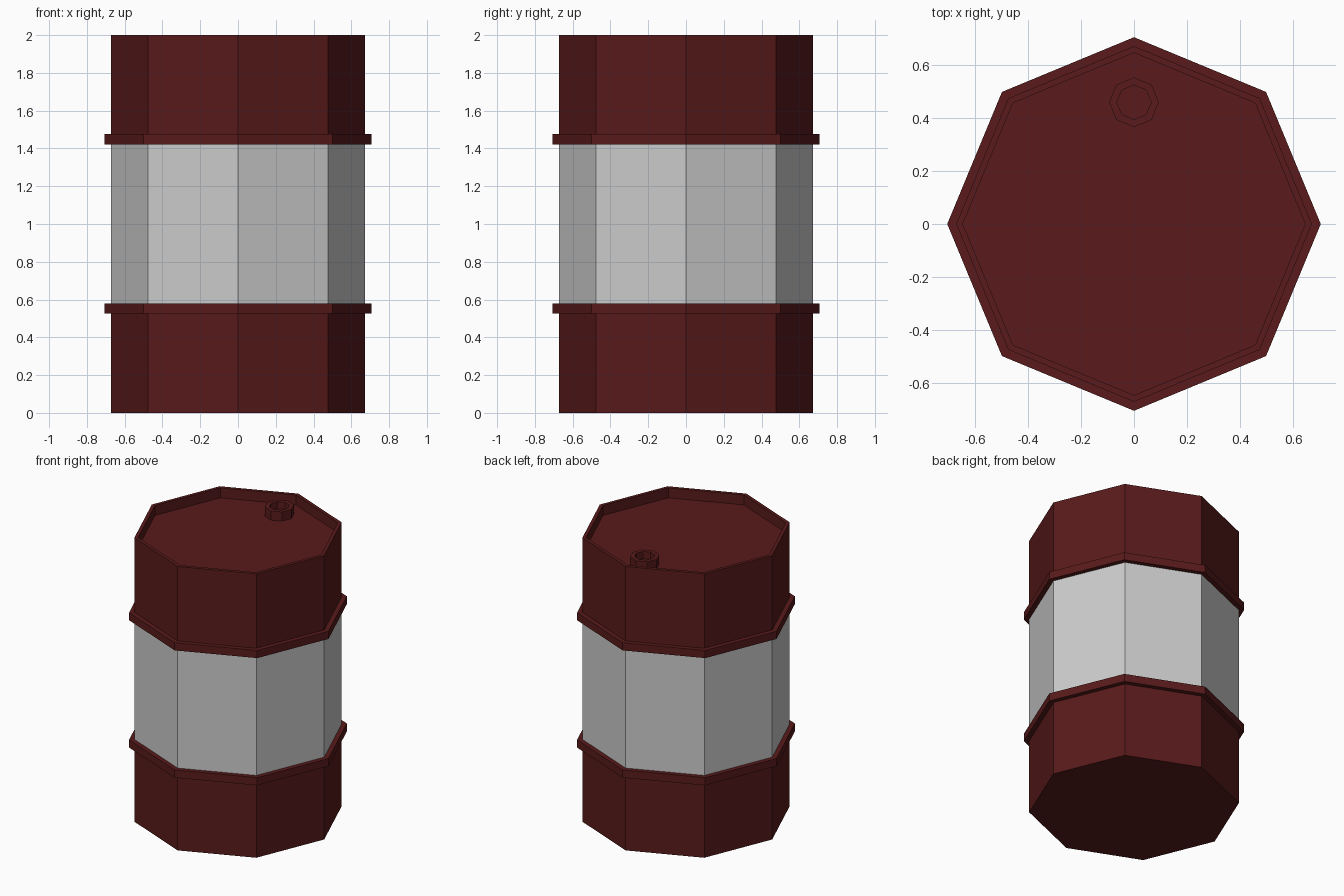
import bpy, bmesh
from math import cos, sin, pi

if "Cube" in bpy.data.objects:
    bpy.data.objects.remove(bpy.data.objects["Cube"])

SIDES = 8
R, RING, LIP = 0.672, 0.706, 0.647   # body, hoop and inner rim radii
FLOOR = 1.93                         # height of the sunken lid

red = bpy.data.materials.new("dark_red")
red.diffuse_color = (0.1, 0.0103, 0.0108, 1)
red.use_nodes = True
red.node_tree.nodes["Principled BSDF"].inputs["Base Color"].default_value = red.diffuse_color


def lathe(name, profile, mat=None, centre=(0, 0)):
    """Revolve (radius, z) points into an eight-sided flat-faced shell."""
    bm = bmesh.new()
    rings = []
    for r, z in profile:
        if r == 0:
            rings.append([bm.verts.new((0, 0, z))] * SIDES)
        else:
            rings.append([bm.verts.new((r * cos(2 * pi * i / SIDES), r * sin(2 * pi * i / SIDES), z))
                          for i in range(SIDES)])
    for a, b in zip(rings, rings[1:]):
        for i in range(SIDES):
            j = (i + 1) % SIDES
            bm.faces.new(list(dict.fromkeys((a[i], a[j], b[j], b[i]))))
    # merge the triangle fans on flat caps into single polygons
    bmesh.ops.dissolve_verts(bm, verts=[v for v in bm.verts if v.co.xy.length < 1e-6])
    mesh = bpy.data.meshes.new(name)
    bm.to_mesh(mesh)
    bm.free()
    obj = bpy.data.objects.new(name, mesh)
    obj.location = (*centre, 0)
    bpy.context.collection.objects.link(obj)
    if mat:
        mesh.materials.append(mat)
    return obj


# Base with its hoop
lathe("lower_drum", [(0, 0), (R, 0), (R, 0.525), (RING, 0.525), (RING, 0.58), (R, 0.58)], red)

# Plain grey middle
lathe("middle_band", [(R, 0.58), (R, 1.422)])

# Top with its hoop, raised rim and sunken lid
lathe("upper_drum", [(R, 1.422), (RING, 1.422), (RING, 1.476), (R, 1.476),
                     (R, 2.0), (LIP, 2.0), (LIP, FLOOR), (0, FLOOR)], red)

# Filler spout on the lid
lathe("filler_spout", [(0.094, FLOOR), (0.094, 1.995), (0.065, 1.995), (0.065, 1.945), (0, 1.945)],
      red, centre=(0, 0.46))
